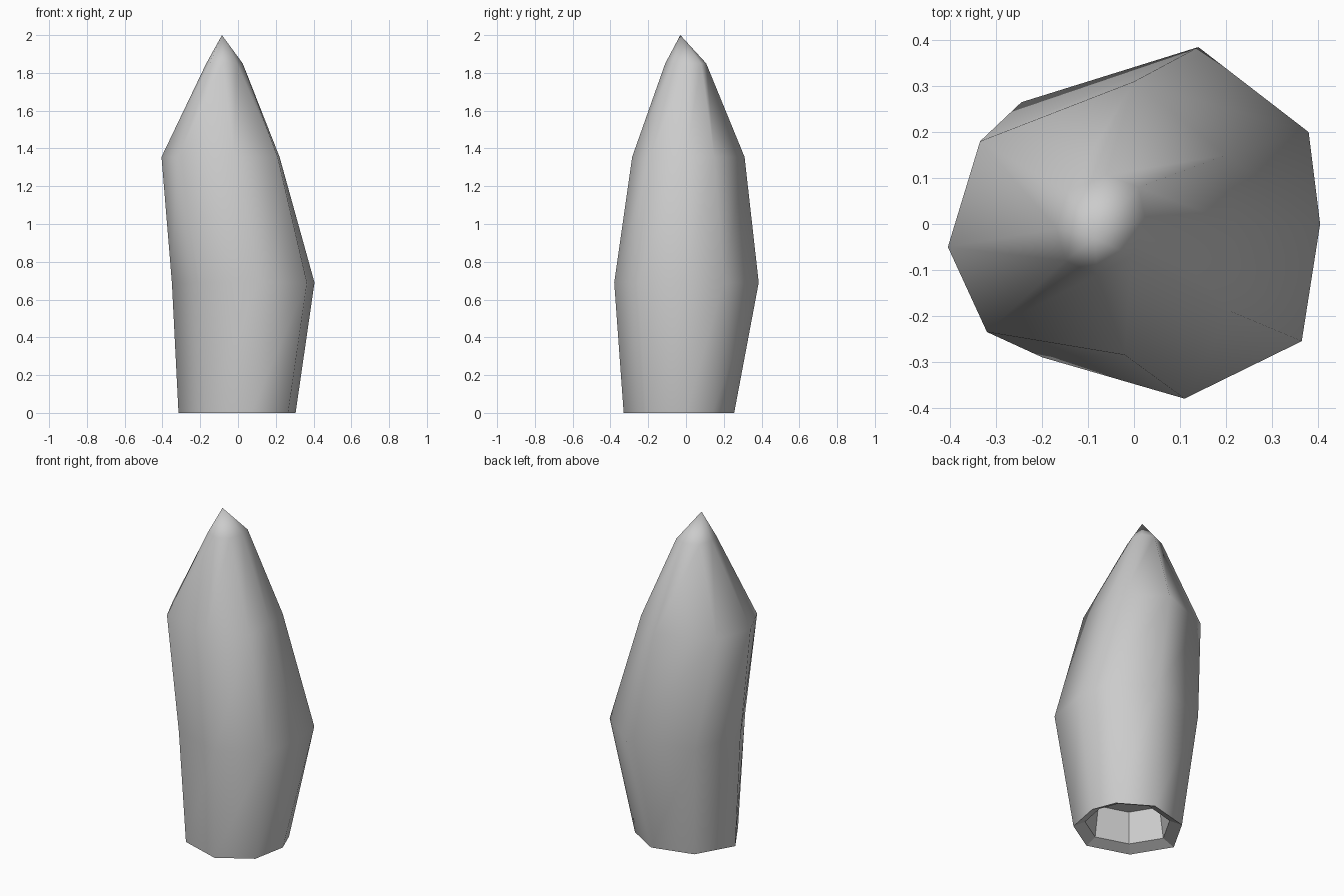
import bpy
import bmesh
from mathutils import Vector

cube = bpy.data.objects.get("Cube")
if cube:
    bpy.data.objects.remove(cube, do_unlink=True)

stone = bpy.data.materials.new("pale_grey")
stone.use_nodes = True
grey = (0.6, 0.6, 0.6, 1)
stone.diffuse_color = grey
stone.node_tree.nodes["Principled BSDF"].inputs["Base Color"].default_value = grey

# Irregular eight-sided cross-sections, from the base up, starting at +x
base = [(.305, 0), (.25, .14), (.06, .255), (-.19, .19),
        (-.315, -.03), (-.18, -.25), (.07, -.33), (.265, -.21)]
belly = [(.405, 0), (.38, .2), (.14, .385), (-.245, .265),
         (-.35, -.03), (-.2, -.29), (.11, -.38), (.365, -.255)]
shoulder = [(.22, 0), (.2, .15), (0, .31), (-.335, .18),
            (-.405, -.05), (-.32, -.235), (-.02, -.285), (.21, -.19)]
neck = [(.025, .01), (.01, .08), (-.06, .107), (-.145, .07),
        (-.168, -.01), (-.15, -.08), (-.08, -.11), (-.005, -.07)]


def shrink(points, factor):
    centre = sum((Vector(p) for p in points), Vector((0, 0))) / len(points)
    return [centre + (Vector(p) - centre) * factor for p in points]


bm = bmesh.new()


def ring(points, z):
    return [bm.verts.new((p[0], p[1], z)) for p in points]


def bridge(lower, upper, smooth):
    n = len(lower)
    for i in range(n):
        j = (i + 1) % n
        bm.faces.new((lower[i], lower[j], upper[j], upper[i])).smooth = smooth


# Outer skin and pointed tip
rim = ring(base, 0)
rings = [rim, ring(belly, .69), ring(shoulder, 1.355), ring(neck, 1.85)]
for a, b in zip(rings, rings[1:]):
    bridge(a, b, True)
tip = bm.verts.new((-.085, -.03, 2))
top = rings[-1]
for i in range(len(top)):
    bm.faces.new((top[i], top[(i + 1) % len(top)], tip)).smooth = True

# Hollow underside: sloping lip, faceted wall and ceiling
lip = ring(shrink(base, .78), .03)
ceiling = ring(shrink(base, .7), .22)
bridge(lip, rim, False)
bridge(ceiling, lip, False)
bm.faces.new(list(reversed(ceiling)))

bmesh.ops.recalc_face_normals(bm, faces=bm.faces)
mesh = bpy.data.meshes.new("pointed_rock")
bm.to_mesh(mesh)
bm.free()
mesh.materials.append(stone)
rock = bpy.data.objects.new("pointed_rock", mesh)
bpy.context.collection.objects.link(rock)
